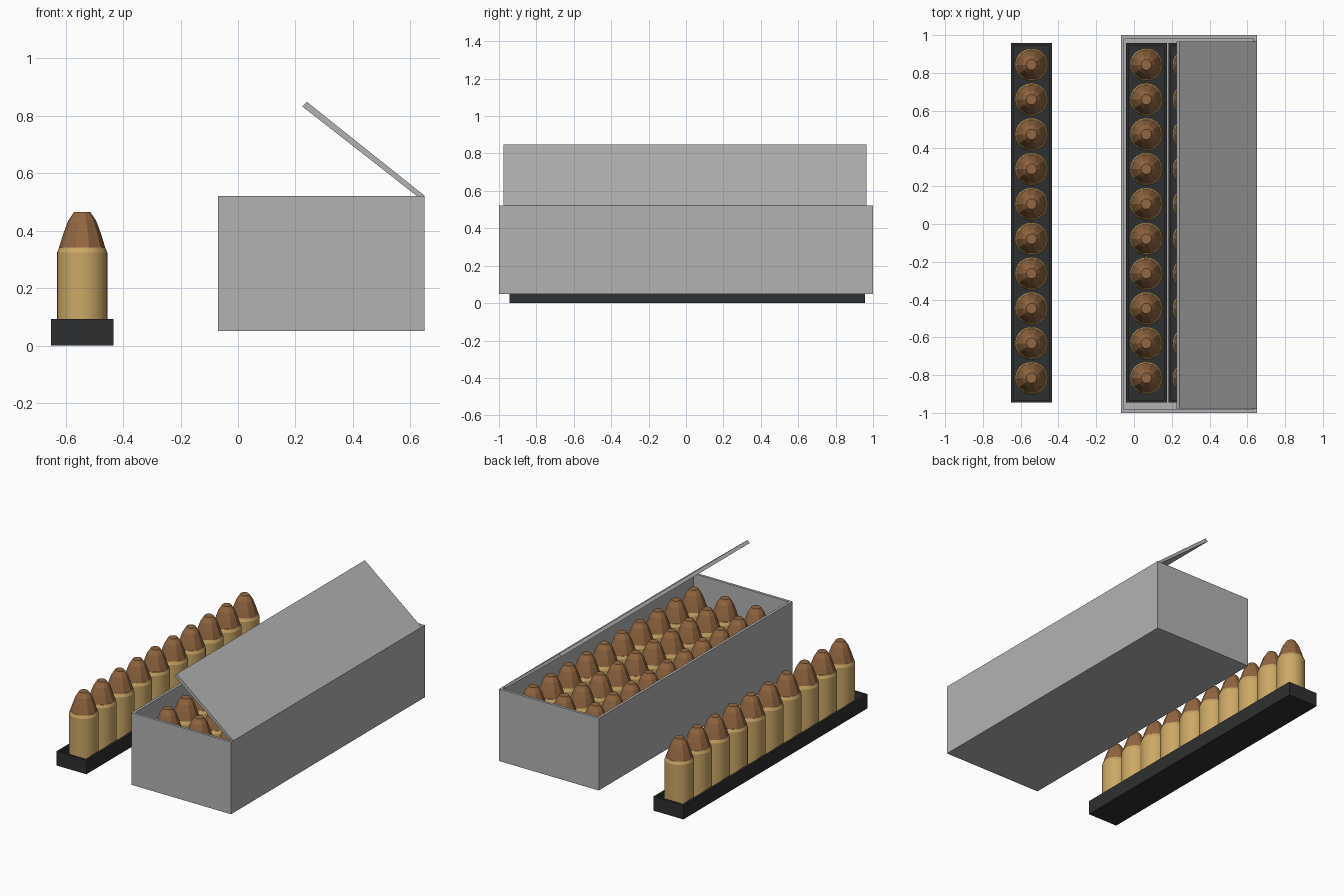
import bpy, bmesh, math
from mathutils import Vector

if "Cube" in bpy.data.objects:
    bpy.data.objects.remove(bpy.data.objects["Cube"])


def material(name, rgb):
    m = bpy.data.materials.new(name)
    m.diffuse_color = (*rgb, 1)
    m.use_nodes = True
    m.node_tree.nodes["Principled BSDF"].inputs["Base Color"].default_value = m.diffuse_color
    return m


GREY = material("box grey", (0.45, 0.45, 0.45))
BLACK = material("tray black", (0.027, 0.028, 0.029))
BRASS = material("brass", (0.60, 0.39, 0.13))
COPPER = material("copper", (0.29, 0.135, 0.052))


def add_object(name, bm, mat):
    bmesh.ops.recalc_face_normals(bm, faces=bm.faces)
    me = bpy.data.meshes.new(name)
    bm.to_mesh(me)
    bm.free()
    me.materials.append(mat)
    ob = bpy.data.objects.new(name, me)
    bpy.context.collection.objects.link(ob)
    return ob


def open_box(name, x0, x1, y0, y1, z0, z1, wall, floor, mat):
    """Box with an open top: inset the top face and push it down."""
    bm = bmesh.new()
    bmesh.ops.create_cube(bm, size=1)
    for v in bm.verts:
        v.co = Vector((x1 if v.co.x > 0 else x0,
                       y1 if v.co.y > 0 else y0,
                       z1 if v.co.z > 0 else z0))
    top = max(bm.faces, key=lambda f: f.calc_center_median().z)
    bmesh.ops.inset_individual(bm, faces=[top], thickness=wall)
    bottom = bmesh.ops.extrude_discrete_faces(bm, faces=[top])["faces"][0]
    for v in bottom.verts:
        v.co.z = z0 + floor
    return add_object(name, bm, mat)


def turned(bm, profile, sides, x, y, z):
    """Closed solid of revolution from (radius, height) points."""
    rings = [[bm.verts.new((x + r * math.cos(i * math.tau / sides),
                            y + r * math.sin(i * math.tau / sides), z + h))
              for i in range(sides)] for r, h in profile]
    for a, b in zip(rings, rings[1:]):
        for i in range(sides):
            j = (i + 1) % sides
            bm.faces.new((a[i], a[j], b[j], b[i]))
    bm.faces.new(rings[0][::-1])
    bm.faces.new(rings[-1])


CASE = [(0.0875, 0.02), (0.0875, 0.323), (0.08, 0.342)]
TIP = [(0.083, 0.333), (0.066, 0.388), (0.049, 0.434), (0.028, 0.465)]


def loaded_tray(label, x, z):
    # Tray with ten rounds standing in it
    open_box(label + "_tray", x - 0.1085, x + 0.1085, -0.945, 0.957, z, z + 0.092,
             0.02, 0.025, BLACK)
    cases, tips = bmesh.new(), bmesh.new()
    for i in range(10):
        y = 0.843 - i * 0.1843
        turned(cases, CASE, 32, x, y, z)
        turned(tips, TIP, 10, x, y, z)
    case_ob = add_object(label + "_cases", cases, BRASS)
    add_object(label + "_tips", tips, COPPER)
    # Round case walls are smooth, tips stay faceted
    bpy.ops.object.select_all(action='DESELECT')
    case_ob.select_set(True)
    bpy.context.view_layer.objects.active = case_ob
    bpy.ops.object.shade_smooth_by_angle(angle=math.radians(20))


# Loose tray beside the box, three trays inside it
loaded_tray("loose", -0.5425, 0.0)
for n, x in enumerate((0.065, 0.29, 0.515)):
    loaded_tray(f"boxed_{n + 1}", x, 0.053)

# Carton
open_box("carton", -0.07, 0.65, -1, 1, 0.05, 0.521, 0.024, 0.008, GREY)

# Half-open lid, hinged on the right edge
bm = bmesh.new()
section = [(0.65, 0.521), (0.24, 0.848), (0.224, 0.832), (0.622, 0.521)]
face = bm.faces.new([bm.verts.new((x, -0.977, z)) for x, z in section])
ext = bmesh.ops.extrude_face_region(bm, geom=[face])["geom"]
for v in ext:
    if isinstance(v, bmesh.types.BMVert):
        v.co.y = 0.966
add_object("lid", bm, GREY)
